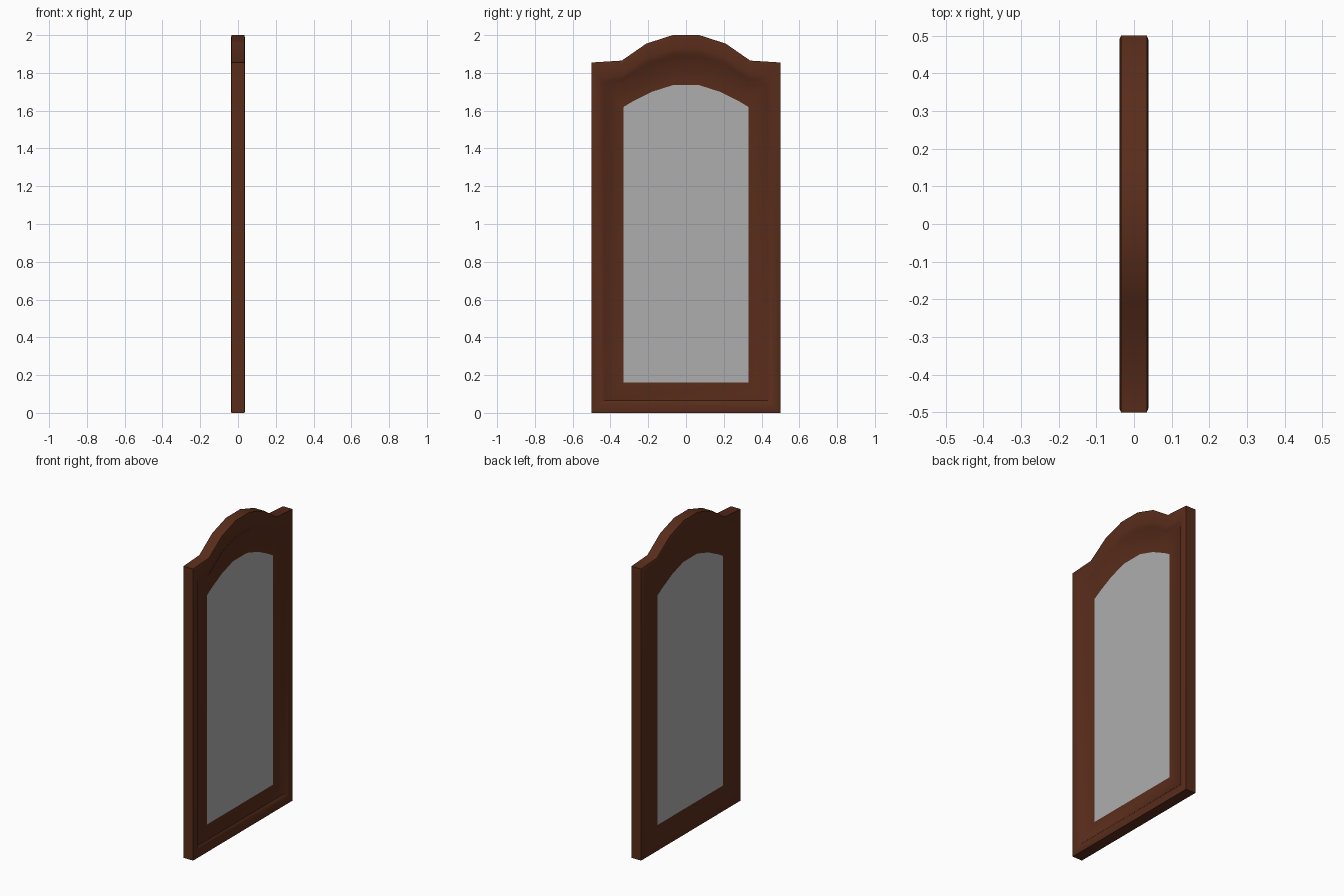
import bpy, bmesh, math

if "Cube" in bpy.data.objects:
    bpy.data.objects.remove(bpy.data.objects["Cube"])

def material(name, color):
    m = bpy.data.materials.new(name)
    m.diffuse_color = color
    m.use_nodes = True
    m.node_tree.nodes["Principled BSDF"].inputs["Base Color"].default_value = m.diffuse_color
    return m

wood = material("wood", (0.10, 0.026, 0.011, 1))
glass = material("glass", (0.42, 0.42, 0.43, 1))

# Half outlines in (y, z): bottom corner, shoulder, knee, arch side, arch top
OUTER = [(0.50, 0.0), (0.50, 1.855), (0.34, 1.865), (0.21, 1.955), (0.07, 2.0)]
RIM = [(0.45, 0.05), (0.45, 1.76), (0.33, 1.765), (0.205, 1.85), (0.07, 1.895)]
STEP = [(0.43, 0.065), (0.43, 1.74), (0.33, 1.745), (0.20, 1.83), (0.07, 1.88)]
PANE = [(0.33, 0.16), (0.33, 1.62), (0.28, 1.65), (0.18, 1.70), (0.07, 1.735)]

def blend(a, b, t):
    return [(p[0] + (q[0] - p[0]) * t, p[1] + (q[1] - p[1]) * t) for p, q in zip(a, b)]

def loft(name, rings, mat, closed):
    """Skin a list of (x, half outline) rings, mirrored across y."""
    bm = bmesh.new()
    loops = []
    for x, half in rings:
        full = half + [(-y, z) for y, z in reversed(half)]
        loops.append([bm.verts.new((x, y, z)) for y, z in full])
    pairs = list(zip(loops, loops[1:]))
    if closed:
        pairs.append((loops[-1], loops[0]))
    for a, b in pairs:
        n = len(a)
        for i in range(n):
            bm.faces.new((a[i], a[(i + 1) % n], b[(i + 1) % n], b[i]))
    if not closed:
        bm.faces.new(loops[0])
        bm.faces.new(loops[-1])
    bmesh.ops.recalc_face_normals(bm, faces=bm.faces)
    me = bpy.data.meshes.new(name)
    bm.to_mesh(me)
    bm.free()
    me.materials.append(mat)
    ob = bpy.data.objects.new(name, me)
    bpy.context.collection.objects.link(ob)
    bpy.ops.object.select_all(action='DESELECT')
    ob.select_set(True)
    bpy.context.view_layer.objects.active = ob
    bpy.ops.object.shade_smooth_by_angle(angle=math.radians(35))
    return ob

# Moulded wooden frame: flat back, raised rim, stepped slope down to the pane
loft("arched_frame", [
    (-0.030, PANE),
    (-0.036, blend(OUTER, PANE, 0.45)),
    (-0.038, blend(OUTER, RIM, 0.15)),
    (-0.034, OUTER),
    (0.034, OUTER),
    (0.038, blend(OUTER, RIM, 0.2)),
    (0.037, blend(OUTER, RIM, 0.7)),
    (0.033, RIM),
    (0.020, STEP),
    (0.014, PANE),
], wood, True)

# Mirror pane filling the frame opening
loft("mirror_pane", [(-0.030, PANE), (0.014, PANE)], glass, False)
